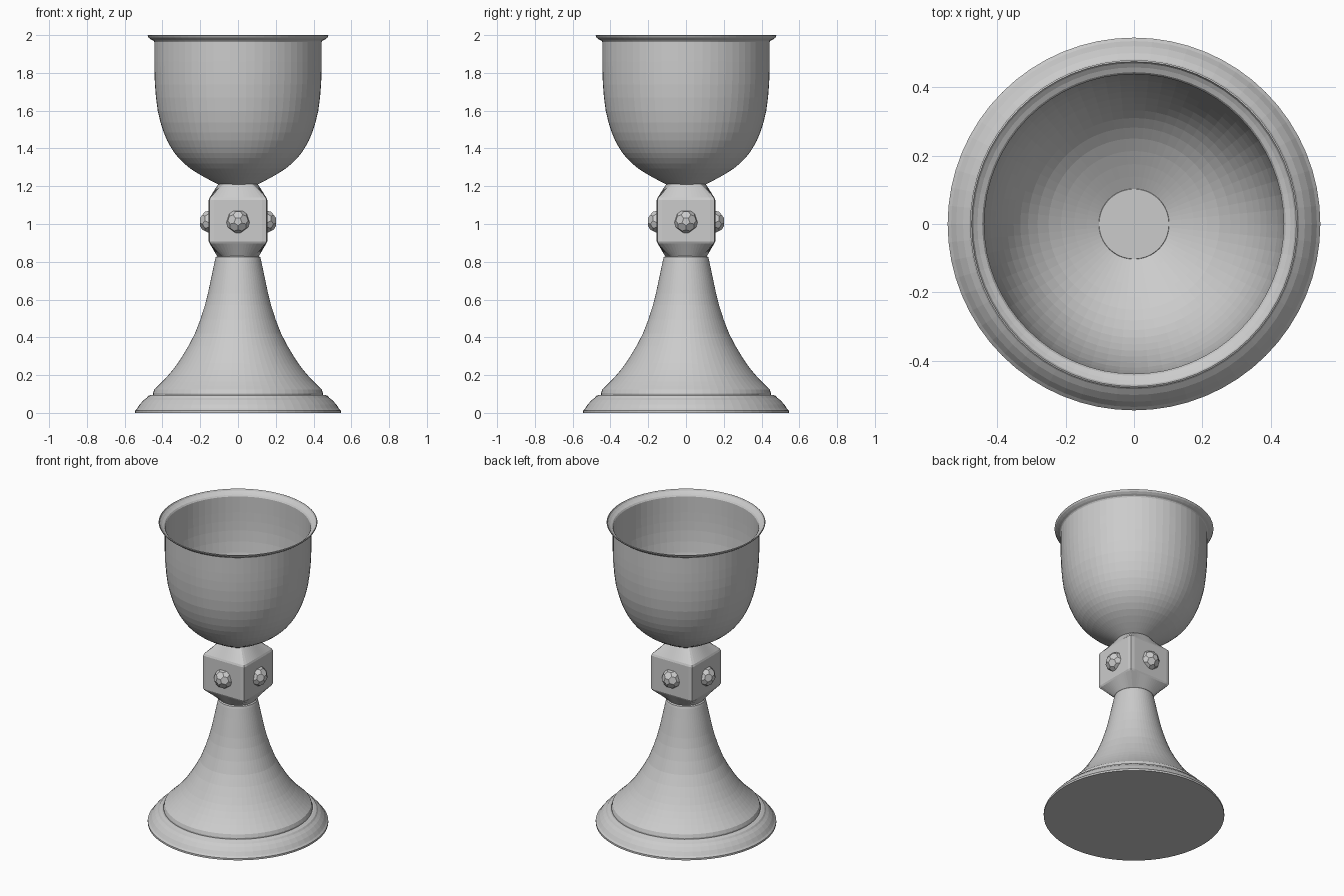
import bpy, bmesh
from math import sin, cos, pi, radians
from mathutils import Vector, Matrix

if "Cube" in bpy.data.objects:
    bpy.data.objects.remove(bpy.data.objects["Cube"])

SEG = 64


def to_object(name, bm):
    bmesh.ops.recalc_face_normals(bm, faces=bm.faces)
    me = bpy.data.meshes.new(name)
    bm.to_mesh(me)
    bm.free()
    ob = bpy.data.objects.new(name, me)
    bpy.context.collection.objects.link(ob)
    return ob


def refine(pts, n=2):
    """Catmull-Rom curve through profile points."""
    p = [Vector(q) for q in pts]
    p = [2 * p[0] - p[1]] + p + [2 * p[-1] - p[-2]]
    out = []
    for a, b, c, d in zip(p, p[1:], p[2:], p[3:]):
        for i in range(n):
            t = i / n
            out.append(0.5 * (2 * b + (c - a) * t + (2 * a - 5 * b + 4 * c - d) * t * t
                              + (3 * b - a - 3 * c + d) * t ** 3))
    return out + [p[-2]]


def loft(name, rings, caps=True):
    """Rings are (radius function of angle, z)."""
    bm = bmesh.new()
    loops = []
    for fn, z in rings:
        angles = [2 * pi * i / SEG for i in range(SEG)]
        loops.append([bm.verts.new((fn(a) * cos(a), fn(a) * sin(a), z)) for a in angles])
    for lo, hi in zip(loops, loops[1:]):
        for i in range(SEG):
            j = (i + 1) % SEG
            bm.faces.new((lo[i], lo[j], hi[j], hi[i]))
    if caps:
        bm.faces.new(loops[0][::-1])
        bm.faces.new(loops[-1])
    return to_object(name, bm)


def circle(r):
    return lambda a: r


def square(h):
    # square outline with slightly blunted corners
    return lambda a: min(h / max(abs(cos(a)), abs(sin(a))), h * 1.375)


def lathe(name, profile, caps=True):
    return loft(name, [(circle(r), z) for r, z in profile], caps)


# stepped base and flared foot
lathe("base_plate", [(.545, 0), (.545, .012), (.535, .022), (.52, .045), (.50, .067),
                     (.483, .08), (.475, .09), (.46, .096)])
foot = refine([(.443, .125), (.40, .166), (.345, .228), (.295, .30), (.228, .42),
               (.175, .57), (.147, .69), (.122, .81)])
lathe("foot", [(.45, .09), (.45, .105)] + foot + [(.118, .824), (.11, .83)])

# square knot blending to round at both ends
loft("knot", [(circle(.108), .825), (square(.15), .897), (square(.155), .907),
              (square(.155), 1.128), (square(.15), 1.14), (circle(.102), 1.216)])

# thin bowl with flared lip
bowl = refine([(.102, 1.214), (.175, 1.252), (.25, 1.298), (.31, 1.352), (.352, 1.41),
               (.388, 1.485), (.42, 1.60), (.435, 1.74), (.438, 1.86)])
cup = lathe("bowl", bowl + [(.438, 1.965), (.444, 1.974), (.458, 1.981),
                            (.470, 1.99), (.475, 2.0)], caps=False)
mod = cup.modifiers.new("thickness", 'SOLIDIFY')
mod.thickness = .005
mod.offset = -1

# faceted studs: truncated icosahedra, pentagon facing outwards
for k, side in enumerate(("right", "back", "left", "front")):
    ico = bmesh.new()
    bmesh.ops.create_icosphere(ico, subdivisions=1, radius=1)
    pts = []
    for e in ico.edges:
        a, b = (v.co for v in e.verts)
        pts += [a.lerp(b, 1 / 3), a.lerp(b, 2 / 3)]
    bm = bmesh.new()
    for p in pts:
        bm.verts.new(p.normalized() * .063)
    ico.free()
    bmesh.ops.convex_hull(bm, input=bm.verts)
    bmesh.ops.dissolve_limit(bm, angle_limit=radians(2), verts=bm.verts, edges=bm.edges)
    bm.transform(Matrix.Rotation(k * pi / 2, 4, 'Z') @ Matrix.Translation((.143, 0, 1.013))
                 @ Matrix.Rotation(pi / 2, 4, 'Y'))
    to_object("stud_" + side, bm)
